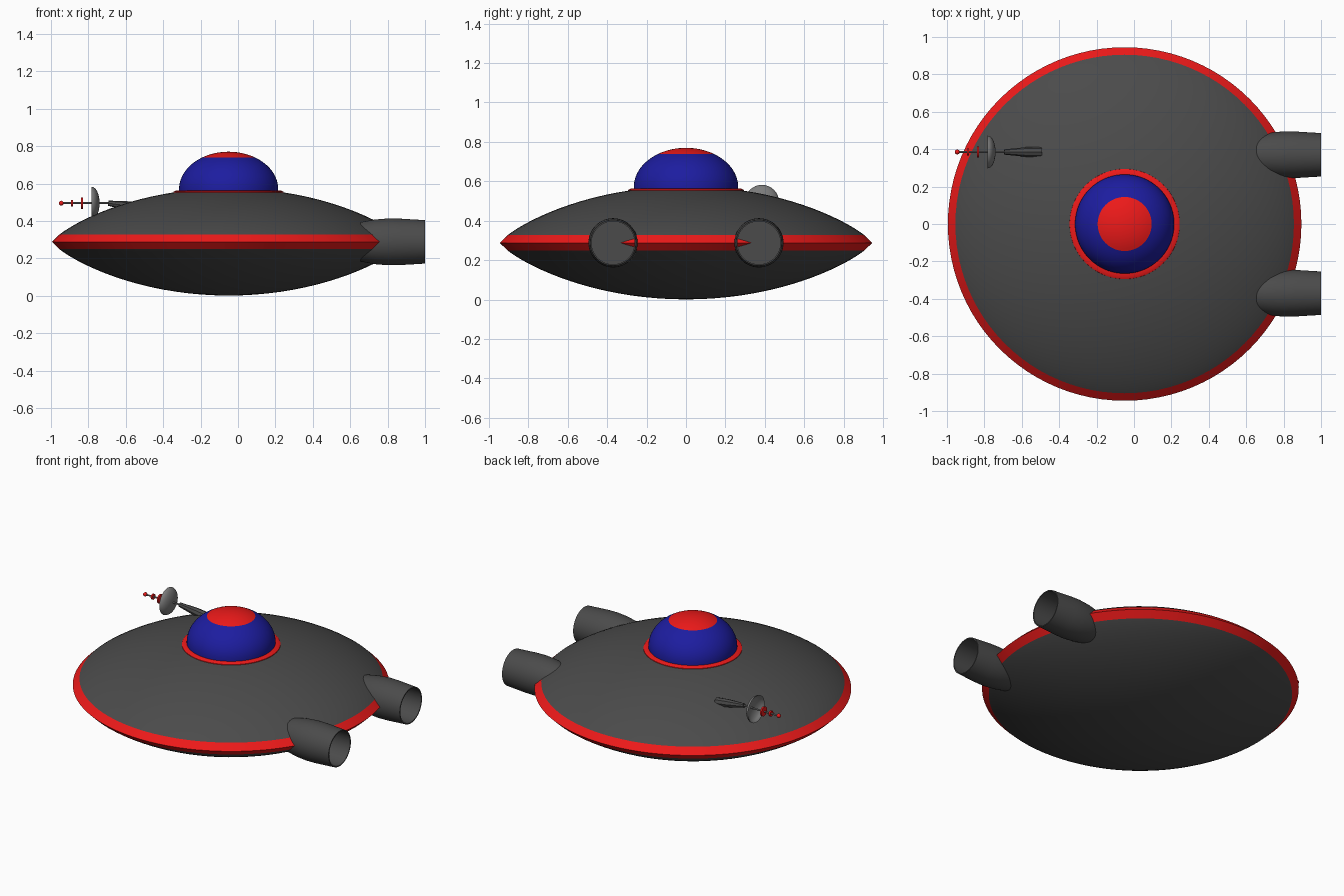
import bpy, bmesh, math
from mathutils import Matrix, Vector

if "Cube" in bpy.data.objects:
    bpy.data.objects.remove(bpy.data.objects["Cube"])


def material(name, rgb):
    m = bpy.data.materials.new(name)
    m.diffuse_color = (*rgb, 1)
    m.use_nodes = True
    m.node_tree.nodes["Principled BSDF"].inputs["Base Color"].default_value = m.diffuse_color
    return m


GREY = material("dark_grey", (0.07, 0.07, 0.07))
LIGHT = material("light_grey", (0.2, 0.2, 0.2))
RED = material("red", (0.85, 0.01, 0.01))
BLUE = material("blue", (0.012, 0.012, 0.35))


def lathe(name, profile, mat, origin=(0, 0, 0), axis=(0, 0, 1), sides=96, smooth=True):
    """Spin (radius, height) points around an axis through origin."""
    bm = bmesh.new()
    verts = [bm.verts.new((r, 0, h)) for r, h in profile]
    edges = [bm.edges.new(p) for p in zip(verts, verts[1:])]
    bmesh.ops.spin(bm, geom=verts + edges, cent=(0, 0, 0), axis=(0, 0, 1),
                   angle=2 * math.pi, steps=sides, use_duplicate=False)
    bmesh.ops.remove_doubles(bm, verts=bm.verts, dist=1e-5)
    bmesh.ops.recalc_face_normals(bm, faces=bm.faces)
    turn = Vector((0, 0, 1)).rotation_difference(Vector(axis)).to_matrix().to_4x4()
    bm.transform(Matrix.Translation(origin) @ turn)
    mesh = bpy.data.meshes.new(name)
    bm.to_mesh(mesh)
    bm.free()
    mesh.materials.append(mat)
    obj = bpy.data.objects.new(name, mesh)
    bpy.context.collection.objects.link(obj)
    if smooth:
        bpy.ops.object.select_all(action='DESELECT')
        obj.select_set(True)
        bpy.context.view_layer.objects.active = obj
        bpy.ops.object.shade_smooth_by_angle(angle=math.radians(35))
    return obj


# Saucer hull: lens profile, with a red band around the rim
CX, RIM_Z, RIM_R, EDGE_R, H = -0.05, 0.288, 0.945, 0.905, 0.287


def rise(r):
    return H * (1 - (r / RIM_R) ** 2) ** 0.8


radii = [EDGE_R * math.sin(math.pi / 2 * i / 20) for i in range(21)]
for name, s in (("upper_hull", 1), ("lower_hull", -1)):
    lathe(name, [(r, s * rise(r)) for r in radii], GREY, (CX, 0, RIM_Z))
lathe("rim_band", [(EDGE_R, rise(EDGE_R)), (RIM_R, 0), (EDGE_R, -rise(EDGE_R))],
      RED, (CX, 0, RIM_Z))

# Cockpit dome with red cap and base ring
DOME_R, DOME_H, DOME_Z, CAP = 0.265, 0.2, 0.57, math.radians(57)


def dome_arc(a, b, n):
    angles = [a + (b - a) * i / n for i in range(n + 1)]
    return [(DOME_R * math.cos(t), DOME_H * math.sin(t)) for t in angles]


lathe("dome", [(DOME_R, -0.03)] + dome_arc(0, CAP, 12), BLUE, (CX, 0, DOME_Z))
lathe("dome_cap", dome_arc(CAP, math.pi / 2, 8), RED, (CX, 0, DOME_Z))
lathe("dome_ring", [(0.296, 0.54), (0.294, 0.556), (0.28, 0.563), (0.26, 0.564)],
      RED, (CX, 0, 0))

# Twin engine nozzles, hollow at the rear
nozzle = [(0, 0.60), (0.085, 0.60), (0.106, 0.66), (0.119, 0.73), (0.125, 0.80),
          (0.124, 0.87), (0.116, 1.0), (0.109, 1.0), (0.109, 0.835), (0, 0.835)]
for name, y in (("engine_left", 0.37), ("engine_right", -0.37)):
    lathe(name, nozzle, GREY, (0, y, RIM_Z), (1, 0, 0), 48)

# Antenna: strut, rod, dish, discs and tip ball, pointing along -x
AY, AZ = 0.385, 0.495
BACK = (-1, 0, 0)
lathe("antenna_strut", [(0, 0), (0.027, 0), (0.026, 0.08), (0.014, 0.2), (0, 0.2)], GREY,
      (-0.495, AY, 0.468), (-0.2, 0, 0.027), 8, False)
lathe("antenna_rod", [(0, 0.66), (0.005, 0.66), (0.005, 0.94), (0, 0.94)], LIGHT,
      (0, AY, AZ), BACK, 12)
dish = [(0.087 * math.sin(t), 0.782 - 0.042 * math.cos(t))
        for t in [math.pi / 2 * i / 8 for i in range(9)]]
lathe("antenna_dish", dish + [(r * 0.95, h + 0.004) for r, h in dish[-2::-1]], LIGHT,
      (0, AY, AZ), BACK, 32)
for i, (x, r) in enumerate(((0.835, 0.03), (0.888, 0.018))):
    lathe(f"antenna_disc_{i + 1}", [(0, x - 0.005), (r, x - 0.005), (r, x + 0.005), (0, x + 0.005)],
          RED, (0, AY, AZ), BACK, 24)
ball = [(0.013 * math.sin(t), 0.945 - 0.013 * math.cos(t))
        for t in [math.pi * i / 8 for i in range(9)]]
lathe("antenna_tip", ball, RED, (0, AY, AZ), BACK, 16)
